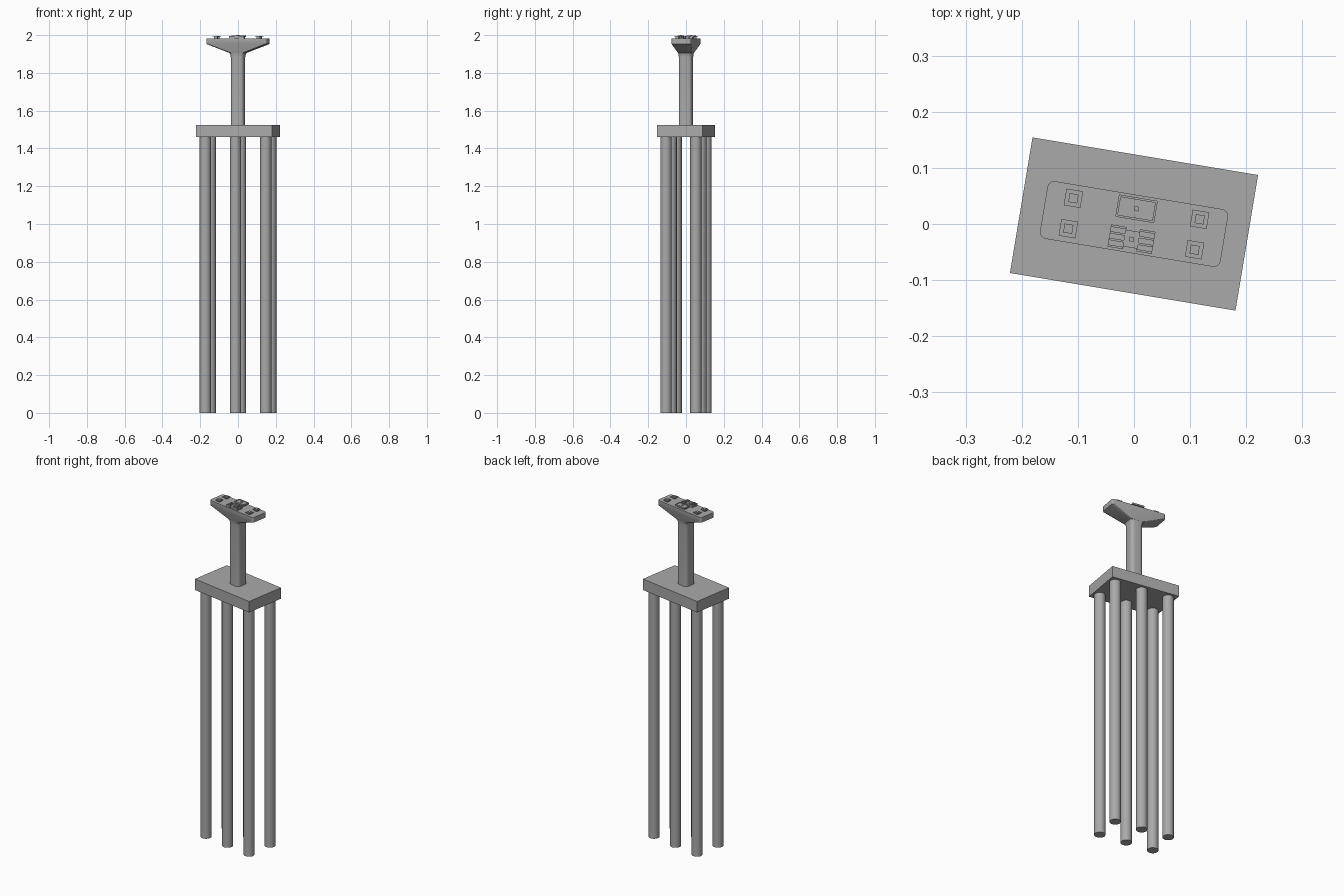
import bpy
import bmesh
import math
from mathutils import Matrix

if "Cube" in bpy.data.objects:
    bpy.data.objects.remove(bpy.data.objects["Cube"], do_unlink=True)

SKEW = Matrix.Rotation(math.radians(-9.46), 4, 'Z')  # whole pier is turned in plan

concrete = bpy.data.materials.new("concrete grey")
concrete.use_nodes = True
grey = (0.4, 0.4, 0.4, 1)
concrete.diffuse_color = grey
concrete.node_tree.nodes["Principled BSDF"].inputs["Base Color"].default_value = grey


def finish(name, bm, smooth=False):
    bmesh.ops.recalc_face_normals(bm, faces=bm.faces)
    bm.transform(SKEW)
    mesh = bpy.data.meshes.new(name)
    bm.to_mesh(mesh)
    bm.free()
    mesh.materials.append(concrete)
    obj = bpy.data.objects.new(name, mesh)
    bpy.context.collection.objects.link(obj)
    if smooth:
        bpy.ops.object.select_all(action='DESELECT')
        obj.select_set(True)
        bpy.context.view_layer.objects.active = obj
        bpy.ops.object.shade_smooth_by_angle(angle=math.radians(30))


def add_box(bm, u, v, z0, z1, lu, lv):
    size = Matrix.Diagonal((lu, lv, z1 - z0, 1))
    bmesh.ops.create_cube(bm, size=1, matrix=Matrix.Translation((u, v, (z0 + z1) / 2)) @ size)


def box(name, *dims):
    bm = bmesh.new()
    add_box(bm, *dims)
    finish(name, bm)


def rounded_loft(name, sections, steps=6):
    """Skin rounded rectangles given as (z, half length, half width, radius)."""
    bm = bmesh.new()
    rings = []
    for z, hu, hv, r in sections:
        ring = []
        for q, (su, sv) in enumerate(((1, 1), (-1, 1), (-1, -1), (1, -1))):
            for i in range(steps + 1):
                a = math.pi / 2 * (q + i / steps)
                ring.append(bm.verts.new((su * (hu - r) + r * math.cos(a),
                                          sv * (hv - r) + r * math.sin(a), z)))
        rings.append(ring)
    for lo, hi in zip(rings, rings[1:]):
        for i in range(len(lo)):
            j = (i + 1) % len(lo)
            bm.faces.new((lo[i], lo[j], hi[j], hi[i]))
    bm.faces.new(rings[0])
    bm.faces.new(rings[-1])
    finish(name, bm, True)


# Foundation piles and the slab on them
for u in (-0.162, 0, 0.162):
    for v in (-0.08, 0.08):
        bm = bmesh.new()
        bmesh.ops.create_cone(bm, cap_ends=True, segments=32, radius1=0.03, radius2=0.03,
                              depth=1.46, matrix=Matrix.Translation((u, v, 0.73)))
        finish("pile", bm, True)
box("pile_cap", 0, 0, 1.46, 1.525, 0.4075, 0.245)

# Column with its flared neck
rounded_loft("column", [(1.525, 0.036, 0.036, 0.02), (1.885, 0.036, 0.036, 0.02),
                        (1.897, 0.038, 0.037, 0.02), (1.908, 0.043, 0.039, 0.018)])

# Hammerhead crossbeam
TOP = 1.983
rounded_loft("hammerhead", [(1.906, 0.043, 0.039, 0.018), (1.953, 0.163, 0.052, 0.012),
                            (TOP, 0.163, 0.052, 0.012)])

# Corner bearings: pedestal, wide plate and a small upper block
for u in (-0.114, 0.114):
    for v in (-0.0275, 0.0275):
        box("bearing_pedestal", u, v, TOP, 1.989, 0.018, 0.018)
        box("bearing_plate", u, v, 1.989, 1.993, 0.03, 0.03)
        box("bearing_block", u, v, 1.993, 1.996, 0.016, 0.016)

# Back central bearing with a raised frame
BACK = 0.0275
box("back_bearing_base", 0, BACK, TOP, 1.993, 0.055, 0.024)
box("back_bearing_plate", 0, BACK, 1.990, 1.996, 0.07, 0.04)
bm = bmesh.new()
for s in (-1, 1):
    add_box(bm, 0, BACK + s * 0.018, 1.995, 1.999, 0.07, 0.004)
    add_box(bm, s * 0.033, BACK, 1.995, 1.999, 0.004, 0.04)
finish("back_bearing_frame", bm)
box("back_bearing_pin", 0, BACK, 1.995, 2.0, 0.008, 0.008)

# Front central bearing with ribbed shoulders
FRONT = -0.0275
box("front_bearing_base", 0, FRONT, TOP, 1.997, 0.026, 0.03)
box("front_bearing_pin", 0, FRONT, 1.996, 2.0, 0.008, 0.008)
for s in (-1, 1):
    bm = bmesh.new()
    add_box(bm, s * 0.026, FRONT, TOP, 1.988, 0.028, 0.04)
    for i in range(4):
        add_box(bm, s * 0.026, FRONT - 0.018 + i * 0.012, 1.987, 1.996, 0.028, 0.004)
    finish("front_bearing_shoulder", bm)
